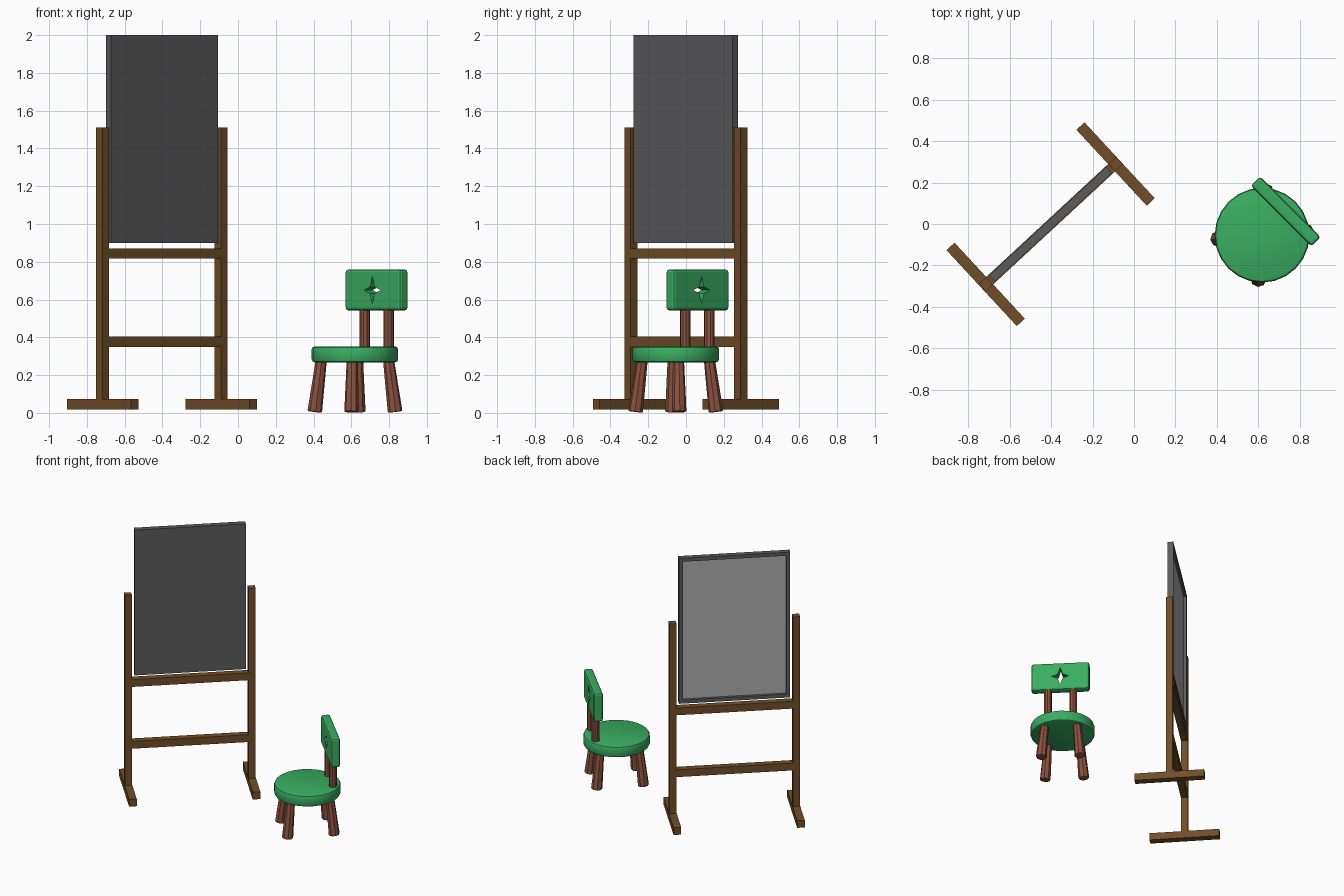
import bpy, bmesh, math
from mathutils import Matrix, Vector

if "Cube" in bpy.data.objects:
    bpy.data.objects.remove(bpy.data.objects["Cube"])


def material(name, rgb):
    m = bpy.data.materials.new(name)
    m.diffuse_color = (*[(c / 255) ** 2.2 for c in rgb], 1)
    m.use_nodes = True
    m.node_tree.nodes["Principled BSDF"].inputs["Base Color"].default_value = m.diffuse_color
    return m


WOOD = material("brown wood", (113, 79, 44))
LEG = material("red brown wood", (138, 83, 65))
GREEN = material("green paint", (60, 172, 97))
SLATE = material("dark slate", (92, 92, 94))
PANEL = material("grey panel", (172, 172, 172))

STAND = Matrix.Translation((-0.403, -0.001, 0)) @ Matrix.Rotation(math.radians(42.8), 4, 'Z')
# chair frame: local +y points to the backrest
CHAIR = Matrix.Translation((0.619, -0.054, 0)) @ Matrix.Rotation(math.radians(-45), 4, 'Z')


def add(name, bm, mats, frame, smooth=False):
    bmesh.ops.recalc_face_normals(bm, faces=bm.faces)
    me = bpy.data.meshes.new(name)
    bm.to_mesh(me)
    bm.free()
    for m in mats:
        me.materials.append(m)
    ob = bpy.data.objects.new(name, me)
    bpy.context.collection.objects.link(ob)
    ob.matrix_world = frame
    if smooth:
        bpy.ops.object.select_all(action='DESELECT')
        ob.select_set(True)
        bpy.context.view_layer.objects.active = ob
        bpy.ops.object.shade_smooth_by_angle(angle=math.radians(40))
    return ob


def box_mesh(size, loc):
    bm = bmesh.new()
    bmesh.ops.create_cube(bm, size=1, matrix=Matrix.Translation(loc) @ Matrix.Diagonal((*size, 1)))
    return bm


def rod_mesh(p, q, r1, r2, sides, bevel=0):
    p, q = Vector(p), Vector(q)
    rot = (q - p).to_track_quat('Z', 'Y').to_matrix().to_4x4()
    bm = bmesh.new()
    bmesh.ops.create_cone(bm, cap_ends=True, segments=sides, radius1=r1, radius2=r2,
                          depth=(q - p).length, matrix=Matrix.Translation((p + q) / 2) @ rot)
    if bevel:
        rims = [e for e in bm.edges if any(len(f.verts) > 4 for f in e.link_faces)]
        bmesh.ops.bevel(bm, geom=rims, offset=bevel, segments=2, profile=0.5, affect='EDGES')
    return bm


# stand: feet, posts and rails
for side, label in ((-1, "left"), (1, "right")):
    x = side * 0.428
    add(label + "_foot", box_mesh((0.053, 0.5, 0.055), (x, 0, 0.045)), [WOOD], STAND)
    add(label + "_post", box_mesh((0.049, 0.049, 1.44), (x, 0, 0.79)), [WOOD], STAND)
for label, z in (("lower", 0.376), ("upper", 0.844)):
    add(label + "_rail", box_mesh((0.807, 0.049, 0.055), (0, 0, z)), [WOOD], STAND)

# board with a recessed light panel on its back
bm = box_mesh((0.77, 0.04, 1.1), (0, 0, 1.45))
bm.normal_update()
back = max(bm.faces, key=lambda f: f.calc_center_median().y)
bmesh.ops.inset_region(bm, faces=[back], thickness=0.037)
bmesh.ops.inset_region(bm, faces=[back], thickness=0.0005, depth=-0.02)
back.material_index = 1
add("board", bm, [SLATE, PANEL], STAND)

# seat
add("seat", rod_mesh((0, 0, 0.268), (0, 0, 0.352), 0.229, 0.229, 24, 0.016), [GREEN], CHAIR, True)

# splayed legs
for sx, lx in ((-1, "left"), (1, "right")):
    for sy, ly in ((-1, "front"), (1, "back")):
        add(f"{ly}_{lx}_leg", rod_mesh((sx * 0.138, sy * 0.163, 0.005), (sx * 0.115, sy * 0.135, 0.29),
                                       0.039, 0.029, 8, 0.007), [LEG], CHAIR)
    # backrest support
    add(lx + "_support", rod_mesh((sx * 0.09, 0.162, 0.33), (sx * 0.09, 0.162, 0.56),
                                  0.028, 0.028, 10), [LEG], CHAIR)

# backrest with rounded edges
bm = box_mesh((0.415, 0.064, 0.218), (0, 0.162, 0.651))
bmesh.ops.bevel(bm, geom=bm.edges[:], offset=0.015, segments=2, profile=0.5, affect='EDGES')
backrest = add("backrest", bm, [GREEN], CHAIR)

# star cutter goes right through the backrest
bm = bmesh.new()
ring = []
for i in range(8):
    a = i * math.pi / 4
    rx, rz = (0.062, 0.072) if i % 2 == 0 else (0.024, 0.024)
    ring.append(bm.verts.new((rx * math.cos(a), 0.05, 0.65 + rz * math.sin(a))))
face = bm.faces.new(ring)
ext = bmesh.ops.extrude_face_region(bm, geom=[face])
bmesh.ops.translate(bm, vec=(0, 0.22, 0), verts=[v for v in ext["geom"] if isinstance(v, bmesh.types.BMVert)])
cutter = add("star_cutter", bm, [GREEN], CHAIR)
cutter.hide_render = True
cutter.hide_set(True)
mod = backrest.modifiers.new("star_hole", 'BOOLEAN')
mod.operation = 'DIFFERENCE'
mod.solver = 'EXACT'
mod.object = cutter
